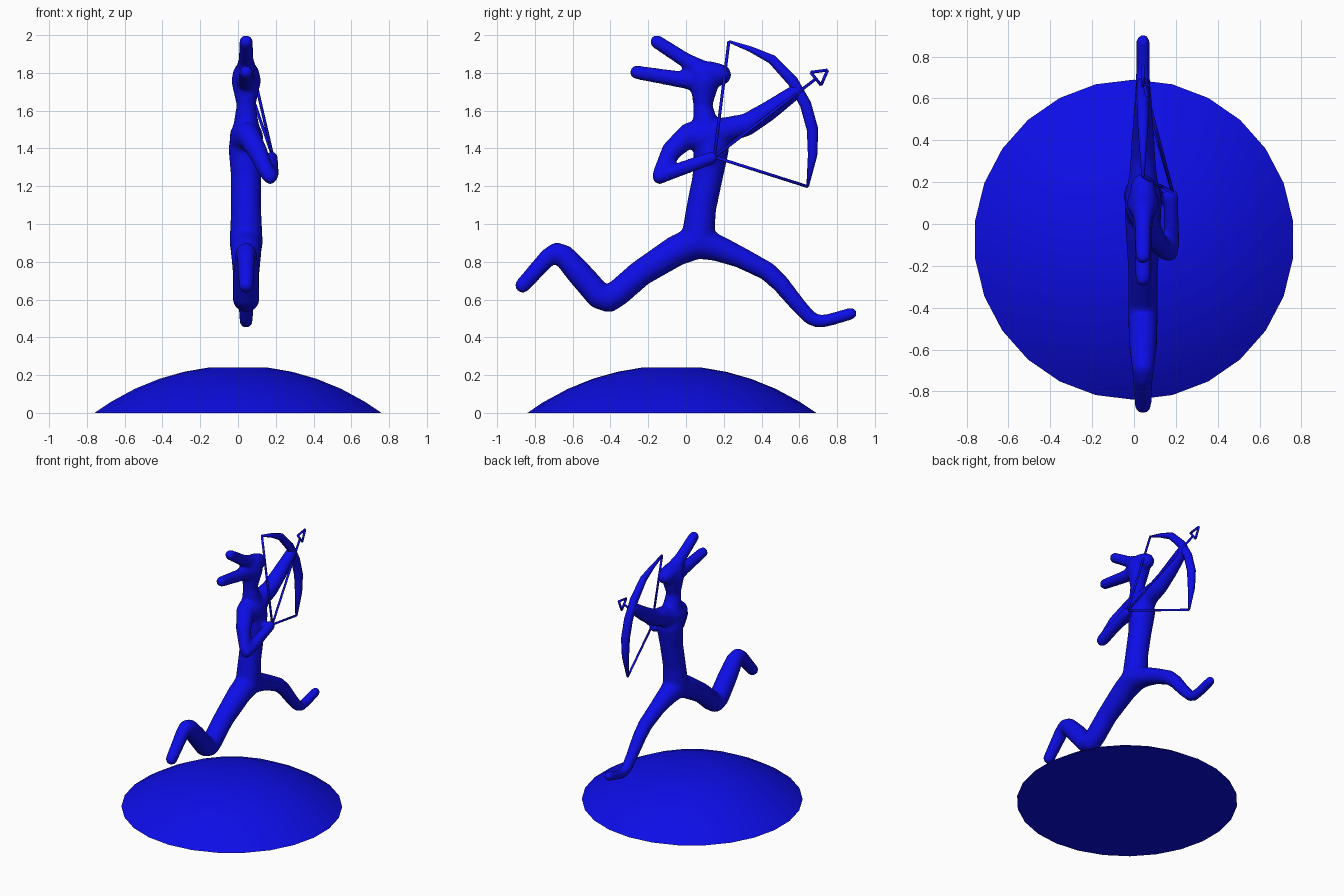
import bpy, bmesh, math
from mathutils import Vector, Matrix

if "Cube" in bpy.data.objects:
    bpy.data.objects.remove(bpy.data.objects["Cube"])

blue = bpy.data.materials.new("blue")
blue.diffuse_color = (0.004, 0.004, 0.8, 1)
blue.use_nodes = True
blue.node_tree.nodes["Principled BSDF"].inputs["Base Color"].default_value = blue.diffuse_color


def finish(bm, name):
    me = bpy.data.meshes.new(name)
    bmesh.ops.recalc_face_normals(bm, faces=bm.faces)
    bm.to_mesh(me)
    bm.free()
    for p in me.polygons:
        p.use_smooth = True
    me.materials.append(blue)
    ob = bpy.data.objects.new(name, me)
    bpy.context.collection.objects.link(ob)
    return ob


def limb(bm, pts, extra=0.004):
    """Chain of rounded cones through (x, y, z, radius) points."""
    for a, b in zip(pts, pts[1:]):
        part = bmesh.new()
        for p in (a, b):
            bmesh.ops.create_icosphere(part, subdivisions=3, radius=p[3] + extra,
                                       matrix=Matrix.Translation(p[:3]))
        res = bmesh.ops.convex_hull(part, input=part.verts)
        junk = [v for v in part.verts if not v.link_faces]
        inner = [g for g in res["geom_interior"] if isinstance(g, bmesh.types.BMVert)]
        bmesh.ops.delete(part, geom=list(set(junk + inner)), context="VERTS")
        bmesh.ops.recalc_face_normals(part, faces=part.faces)
        tmp = bpy.data.meshes.new("tmp")
        part.to_mesh(tmp)
        part.free()
        bm.from_mesh(tmp)
        bpy.data.meshes.remove(tmp)


def sweep(bm, pts, radii, width=None, sides=8):
    """Tube through points; width sets a separate half-size along x."""
    pts = [Vector(p) for p in pts]
    rings = []
    for i, p in enumerate(pts):
        t = (pts[min(i + 1, len(pts) - 1)] - pts[max(i - 1, 0)]).normalized()
        v = t.cross(Vector((1, 0, 0))).normalized()
        u = v.cross(t).normalized()
        w = width[i] if width else radii[i]
        rings.append([bm.verts.new(p + u * w * math.cos(k * math.tau / sides)
                                   + v * radii[i] * math.sin(k * math.tau / sides))
                      for k in range(sides)])
    for r, s in zip(rings, rings[1:]):
        for k in range(sides):
            bm.faces.new((r[k], r[(k + 1) % sides], s[(k + 1) % sides], s[k]))
    bm.faces.new(rings[0])
    bm.faces.new(rings[-1])


# Domed base: spherical cap with a flat underside
bm = bmesh.new()
R, SEG = 1.295, 26
rings = []
for r in (0.765, 0.68, 0.55, 0.42, 0.29, 0.15):
    z = max(0, math.sqrt(R * R - r * r) - R + 0.25)
    rings.append([bm.verts.new((r * math.cos((k + .5) * math.tau / SEG),
                                r * math.sin((k + .5) * math.tau / SEG) - 0.075, z))
                  for k in range(SEG)])
for a, b in zip(rings, rings[1:]):
    for k in range(SEG):
        bm.faces.new((a[k], a[(k + 1) % SEG], b[(k + 1) % SEG], b[k]))
bm.faces.new(rings[-1])
bottom = bm.faces.new(rings[0])
bmesh.ops.split_edges(bm, edges=bottom.edges)
finish(bm, "domed_base")

# Running figure: limbs in the plane x = X, given as (y, z, radius)
X = 0.043
flat_limbs = [
    # torso, neck and head
    [(.06, .905, .085), (.08, 1.08, .076), (.115, 1.25, .077), (.135, 1.4, .09),
     (.11, 1.49, .07), (.088, 1.63, .046), (.1, 1.76, .075)],
    [(.09, 1.79, .068), (.135, 1.795, .062), (.185, 1.79, .052)],
    # two head prongs
    [(.07, 1.82, .05), (.0, 1.865, .037), (-.155, 1.965, .033)],
    [(.07, 1.76, .055), (-.03, 1.765, .04), (-.262, 1.803, .033)],
    # forward arm
    [(.12, 1.46, .085), (.22, 1.5, .064), (.32, 1.525, .056), (.44, 1.6, .049), (.58, 1.7, .036)],
    # trailing leg
    [(.06, .905, .085), (-.05, .86, .078), (-.24, .74, .067), (-.36, .635, .067),
     (-.41, .603, .067), (-.46, .62, .067), (-.57, .745, .064), (-.645, .83, .056),
     (-.685, .848, .05), (-.73, .825, .044), (-.865, .675, .037)],
    # leading leg
    [(.06, .905, .085), (.16, .875, .067), (.285, .825, .053), (.43, .75, .047), (.5, .685, .044),
     (.59, .575, .038), (.655, .505, .034), (.695, .485, .031), (.75, .49, .03), (.873, .525, .029)],
]
bm = bmesh.new()
for pts in flat_limbs:
    limb(bm, [(X, *p) for p in pts])
# drawing arm, bent out to the side
limb(bm, [(.045, .09, 1.46, .085), (.05, .02, 1.475, .06), (.1, -.075, 1.39, .05),
          (.155, -.135, 1.27, .037), (.17, -.14, 1.25, .036), (.178, -.1, 1.265, .035),
          (.178, .135, 1.35, .031)])
body = finish(bm, "running_figure")
m = body.modifiers.new("Fuse", "REMESH")
m.mode = "VOXEL"
m.voxel_size = 0.012
m.use_smooth_shade = True
m = body.modifiers.new("Soften", "SMOOTH")
m.factor = 0.5
m.iterations = 9

# Bow limb
bow = [(.227, 1.967), (.343, 1.925), (.454, 1.872), (.565, 1.755),
       (.633, 1.633), (.67, 1.5), (.67, 1.363), (.644, 1.198)]
rad = [.007, .016, .026, .031, .032, .032, .026, .007]
bm = bmesh.new()
sweep(bm, [(X, *p) for p in bow], rad, [max(r * .95, .008) for r in rad], 10)
finish(bm, "bow")

# Bowstring pulled back to the hand
hand = (.185, .15, 1.355)
bm = bmesh.new()
for end in (bow[0], bow[-1]):
    sweep(bm, [(X, *end), hand], [.008, .008])
finish(bm, "bowstring")

# Arrow with an open triangular head
tip, b1, b2 = (X, .75, 1.815), (X, .66, 1.803), (X, .715, 1.735)
bm = bmesh.new()
sweep(bm, [hand, (X, .688, 1.769)], [.008, .008])
for a, b in ((tip, b1), (tip, b2), (b1, b2)):
    sweep(bm, [a, b], [.008, .008])
finish(bm, "arrow")
